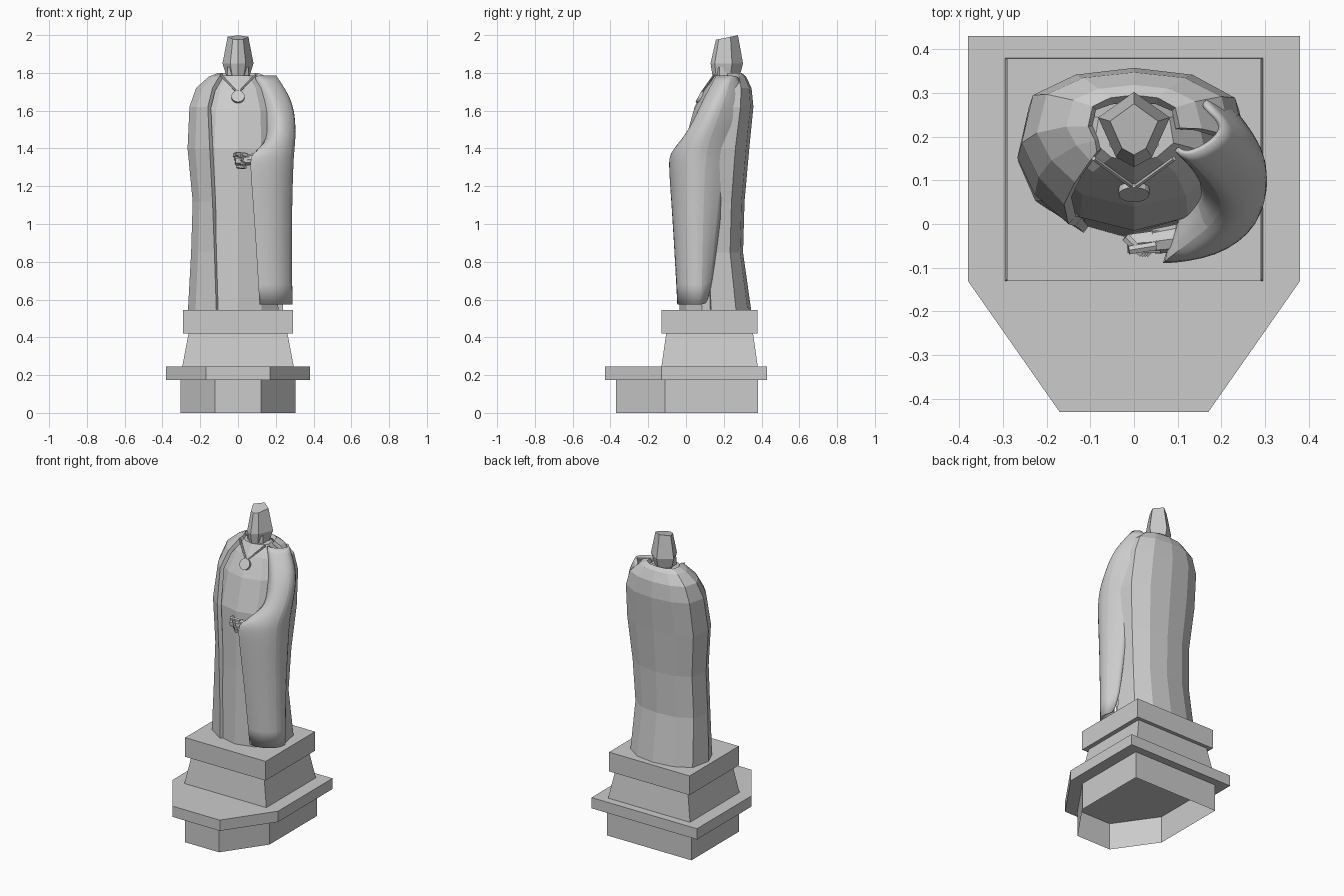
import bpy, bmesh, math
from mathutils import Vector

if "Cube" in bpy.data.objects:
    bpy.data.objects.remove(bpy.data.objects["Cube"])

stone = bpy.data.materials.new("grey stone")
stone.diffuse_color = (0.6, 0.6, 0.6, 1)
stone.use_nodes = True
stone.node_tree.nodes["Principled BSDF"].inputs["Base Color"].default_value = stone.diffuse_color


def finish(name, bm):
    me = bpy.data.meshes.new(name)
    bm.to_mesh(me)
    bm.free()
    me.materials.append(stone)
    ob = bpy.data.objects.new(name, me)
    bpy.context.collection.objects.link(ob)
    return ob


def loft(name, rings, closed=True, bottom=True, top=True, crease_col=None):
    """Skin a stack of counter-clockwise rings of 3D points."""
    bm = bmesh.new()
    rows = [[bm.verts.new(p) for p in ring] for ring in rings]
    n = len(rows[0])
    for a, b in zip(rows, rows[1:]):
        for j in range(n if closed else n - 1):
            k = (j + 1) % n
            bm.faces.new((a[j], a[k], b[k], b[j]))
    if closed and bottom:
        bm.faces.new(rows[0][::-1])
    if closed and top:
        bm.faces.new(rows[-1])
    if crease_col is not None:
        layer = bm.edges.layers.float.new("crease_edge")
        for a, b in zip(rows[:4], rows[1:4]):
            bm.edges.get((a[crease_col], b[crease_col]))[layer] = 0.9
    return finish(name, bm)


def flat(points, z):
    return [(x, y, z) for x, y in points]


def five_sided(w, nose, front, corner, back):
    """Plan with a chamfered front."""
    return [(-nose, front), (nose, front), (w, corner), (w, back), (-w, back), (-w, corner)]


def rect(w, front, back):
    return [(-w, front), (w, front), (w, back), (-w, back)]


def rod(name, a, b, r, sides=8, r2=None):
    a, b = Vector(a), Vector(b)
    bm = bmesh.new()
    bmesh.ops.create_cone(bm, cap_ends=True, segments=sides, radius1=r,
                          radius2=r if r2 is None else r2, depth=(b - a).length)
    ob = finish(name, bm)
    ob.location = (a + b) / 2
    ob.rotation_mode = 'QUATERNION'
    ob.rotation_quaternion = (b - a).to_track_quat('Z', 'Y')
    return ob


# Pedestal: hollow plinth, ledge, tapered block and cap
plan = five_sided(0.305, 0.123, -0.37, -0.11, 0.38)
loft("plinth", [flat(plan, 0), flat(plan, 0.176)], bottom=False, top=False)
plan = five_sided(0.38, 0.17, -0.43, -0.13, 0.43)
loft("plinth_ledge", [flat(plan, 0.175), flat(plan, 0.245)])
loft("pedestal_taper", [flat(rect(0.295, -0.13, 0.38), 0.245),
                        flat(rect(0.262, -0.105, 0.355), 0.42)])
loft("pedestal_cap", [flat(rect(0.29, -0.13, 0.378), z) for z in (0.42, 0.545)])

# Robe: faceted body with a central front crease; rows are z, half width, front, back
robe_shape = [(0, 0), (0.55, 0.1), (0.95, 0.35), (0.85, 0.8), (0, 1),
              (-0.85, 0.8), (-0.95, 0.35), (-0.55, 0.1)]
robe_rows = [(0.545, 0.225, -0.035, 0.31), (1.02, 0.205, -0.02, 0.27),
             (1.4, 0.225, -0.015, 0.29), (1.6, 0.215, 0.04, 0.31),
             (1.72, 0.17, 0.1, 0.29), (1.785, 0.095, 0.14, 0.27)]
loft("robe", [[(u * w, f + v * (b - f), z) for u, v in robe_shape]
              for z, w, f, b in robe_rows])

# Cloak: open curtain from the right side round the back to the front edge
# rows are z, half width, front, back, x of front edge
cloak_shape = [(1, 0.42), (0.9, 0.78), (0.52, 0.95), (0, 1),
               (-0.52, 0.95), (-0.9, 0.8), (-1, 0.45), (-0.85, 0.2)]
cloak_rows = [(0.545, 0.265, -0.02, 0.345, -0.115), (0.85, 0.248, -0.01, 0.302, -0.125),
              (1.12, 0.24, -0.005, 0.31, -0.135), (1.4, 0.267, 0.0, 0.335, -0.15),
              (1.62, 0.257, 0.045, 0.357, -0.16), (1.72, 0.222, 0.095, 0.347, -0.135),
              (1.78, 0.155, 0.145, 0.318, -0.1), (1.8, 0.105, 0.165, 0.295, -0.085)]
rings = []
for z, w, f, b, e in cloak_rows:
    s = 0.9 if z < 1 else 1
    ring = [(u * w * (s if u > 0 else 1), f + v * (b - f), z) for u, v in cloak_shape]
    rings.append(ring + [(e, f, z)])
cloak = loft("cloak", rings, closed=False)
mod = cloak.modifiers.new("thickness", 'SOLIDIFY')
mod.thickness, mod.offset = 0.025, -1

# Draped sleeve: smooth curtain hanging from the shoulder and forearm
sleeve_rows = [
    (0.575, [(.2, .03), (.11, -.045), (.2, -.05), (.285, .01), (.297, .09), (.23, .125)]),
    (1.0, [(.17, .0), (.085, -.07), (.19, -.065), (.28, .0), (.293, .09), (.22, .18)]),
    (1.33, [(.1, .02), (.058, -.097), (.19, -.085), (.29, -.01), (.303, .1), (.22, .22)]),
    (1.39, [(.11, .03), (.065, -.088), (.19, -.07), (.295, .0), (.31, .11), (.22, .24)]),
    (1.45, [(.15, .07), (.17, -.02), (.235, -.025), (.3, .03), (.315, .12), (.22, .25)]),
    (1.54, [(.15, .08), (.21, .03), (.255, .04), (.303, .09), (.313, .15), (.22, .28)]),
    (1.66, [(.13, .13), (.18, .08), (.235, .1), (.288, .14), (.293, .2), (.21, .29)]),
    (1.785, [(.08, .18), (.11, .15), (.16, .17), (.2, .2), (.21, .24), (.14, .29)])]
sleeve = loft("draped_sleeve", [flat(p, z) for z, p in sleeve_rows], closed=False, crease_col=1)
mod = sleeve.modifiers.new("smooth", 'SUBSURF')
mod.levels = mod.render_levels = 2
mod = sleeve.modifiers.new("thickness", 'SOLIDIFY')
mod.thickness, mod.offset = 0.012, -1
bpy.context.view_layer.objects.active = sleeve
sleeve.select_set(True)
bpy.ops.object.shade_smooth_by_angle(angle=math.radians(40))

# Hand: wrist, palm and curled fingers
rod("wrist", (0.12, -0.03, 1.345), (0.045, -0.04, 1.34), 0.034, 8, 0.028)
rod("palm", (0.06, -0.04, 1.34), (-0.015, -0.045, 1.335), 0.03, 6, 0.024)
for i in range(4):
    z = 1.365 - 0.02 * i
    x = -0.02 + 0.006 * i
    rod("finger", (x, -0.03, z), (x + 0.04, -0.068, z - 0.004), 0.011, 6)
rod("thumb", (0.05, -0.05, 1.365), (-0.012, -0.06, 1.372), 0.011, 6)

# Neck and faceted head with a sloping flat crown
rod("neck", (0, 0.21, 1.74), (0, 0.21, 1.83), 0.065, 6)


def head_ring(z, w, front, back, tilt=0):
    m = front + 0.66 * (back - front)
    q = front + 0.13 * (back - front)
    pts = [(0, front), (w * 0.5, q), (w, m), (0, back), (-w, m), (-w * 0.5, q)]
    return [(x, y, z + tilt * (y - front)) for x, y in pts]


loft("head", [head_ring(1.785, 0.062, 0.14, 0.285), head_ring(1.85, 0.082, 0.13, 0.302),
              head_ring(1.975, 0.055, 0.158, 0.275, 0.21)])

# Neck chain and medallion
for s in (-1, 1):
    rod("chain", (s * 0.092, 0.15, 1.79), (0, 0.083, 1.695), 0.006, 6)
rod("medallion", (0, 0.085, 1.667), (0, 0.067, 1.677), 0.035, 16)
